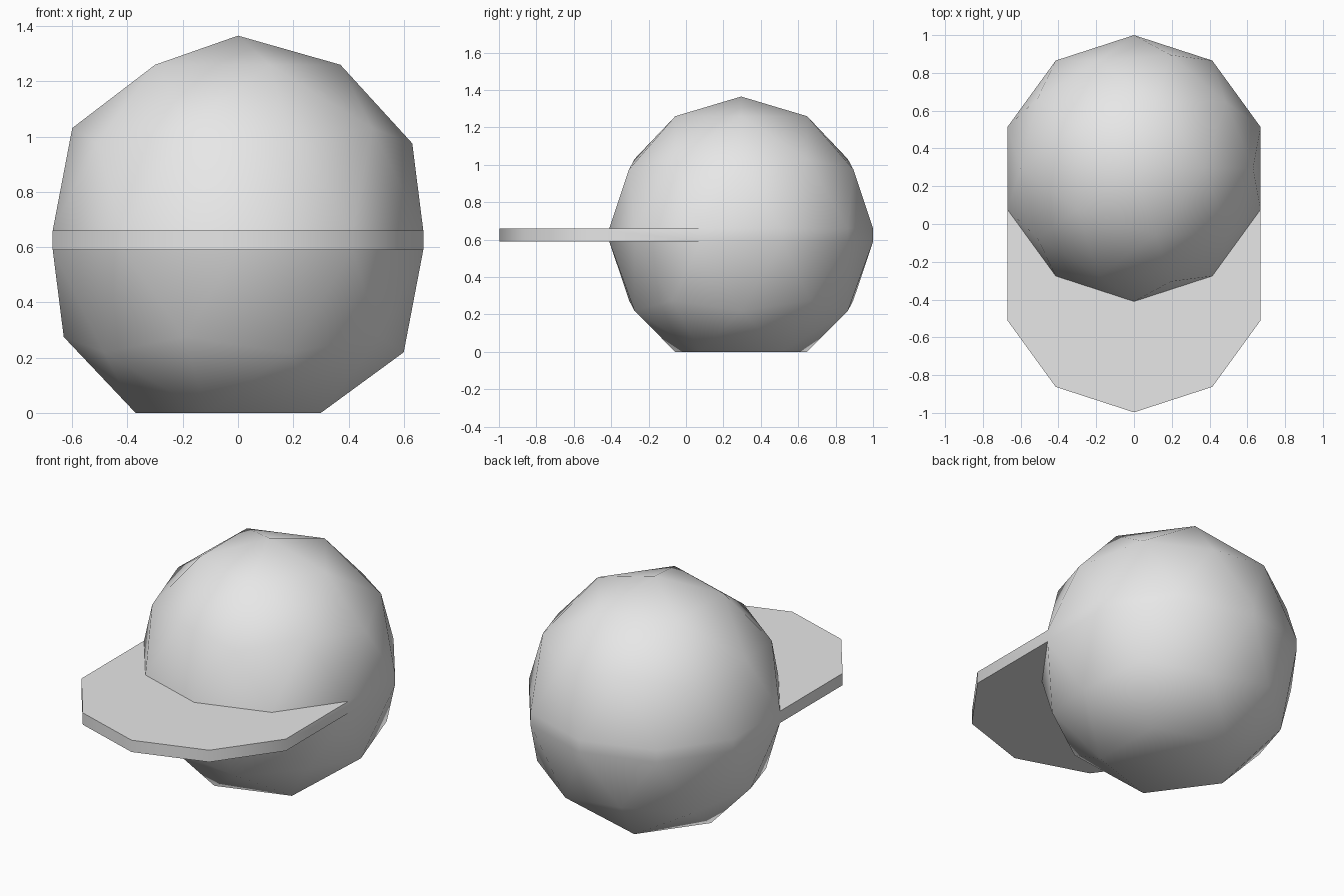
import bpy, bmesh, math
from mathutils import Vector

cube = bpy.data.objects.get("Cube")
if cube:
    bpy.data.objects.remove(cube, do_unlink=True)

R, CY, LOW, HIGH, REACH = 0.705, 0.295, 0.59, 0.66, 0.587

grey = bpy.data.materials.new("plain grey")
grey.use_nodes = True
grey.diffuse_color = (0.8, 0.8, 0.8, 1)
grey.node_tree.nodes["Principled BSDF"].inputs["Base Color"].default_value = (0.8, 0.8, 0.8, 1)

# Head: faceted ball split at its equator
bm = bmesh.new()
bmesh.ops.create_icosphere(bm, subdivisions=2, radius=R)
belt = [e for e in bm.edges if all(abs(v.co.z) < 0.01 for v in e.verts)]
bmesh.ops.split_edges(bm, edges=belt)
for f in bm.faces:
    f.tag = f.calc_center_median().z > 0
for v in bm.verts:
    v.co += Vector((0, CY, HIGH if v.link_faces[0].tag else LOW))
    v.co.z = max(v.co.z, 0)  # flattened underside

# Band joining the halves
rims = [e for e in bm.edges if e.is_boundary]
band = bmesh.ops.bridge_loops(bm, edges=rims)["faces"]

# Peak: front of the band pulled forward
front = [f for f in band if f.calc_center_median().y < CY - R * 0.4]
peak = bmesh.ops.extrude_face_region(bm, geom=front)["geom"]
bmesh.ops.delete(bm, geom=front, context='FACES_ONLY')
for v in peak:
    if isinstance(v, bmesh.types.BMVert):
        v.co.y -= REACH
bmesh.ops.recalc_face_normals(bm, faces=bm.faces)

mesh = bpy.data.meshes.new("capped_head")
bm.to_mesh(mesh)
bm.free()
mesh.materials.append(grey)
head = bpy.data.objects.new("capped_head", mesh)
bpy.context.collection.objects.link(head)
bpy.context.view_layer.objects.active = head
head.select_set(True)
bpy.ops.object.shade_smooth_by_angle(angle=math.radians(55))
